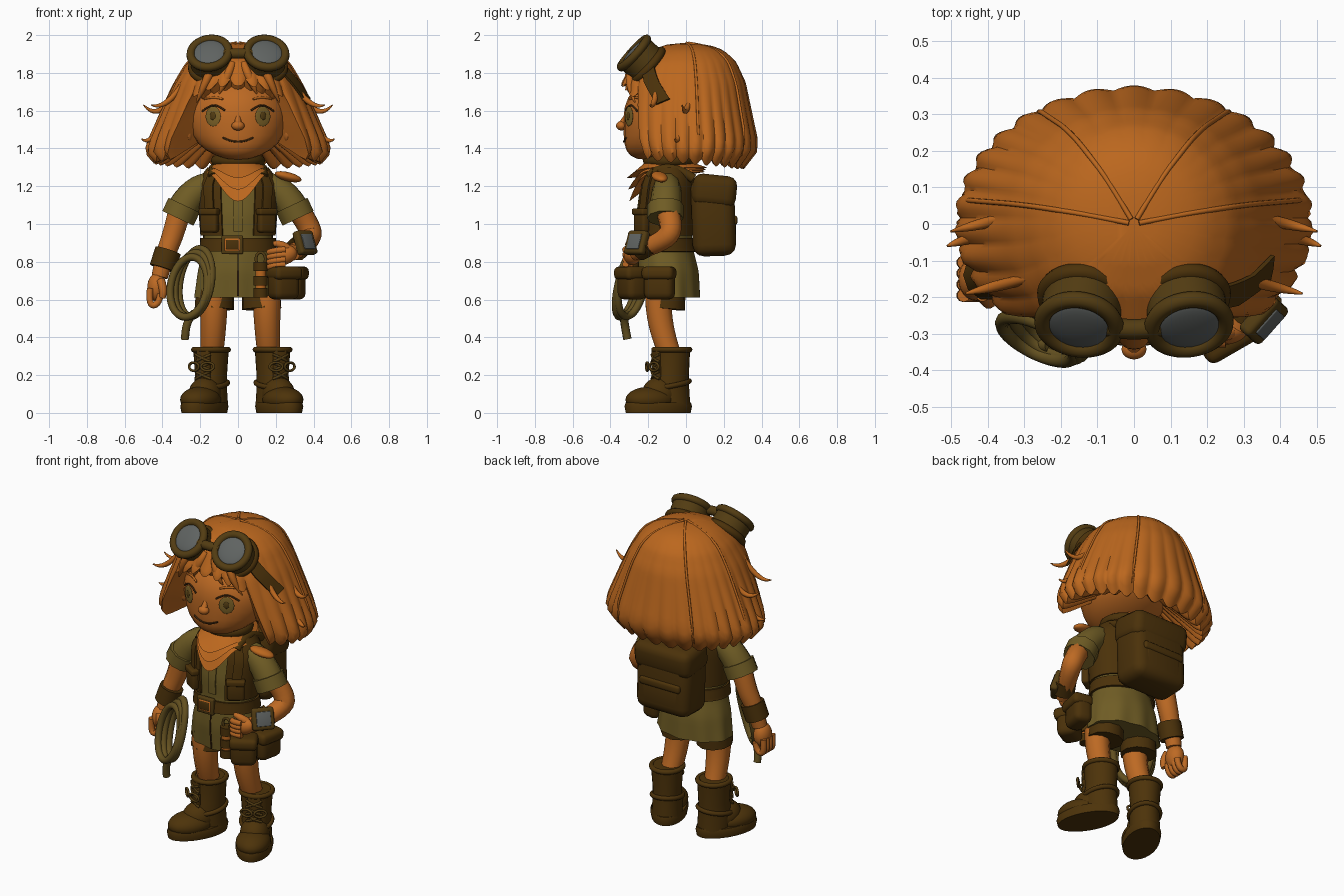
import bpy, bmesh
from math import sin, cos, radians, degrees, pi, copysign
from mathutils import Vector, Matrix, Euler
if "Cube" in bpy.data.objects:
    bpy.data.objects.remove(bpy.data.objects["Cube"])
def material(name, *rgb):
    m = bpy.data.materials.new(name)
    m.use_nodes = True
    m.diffuse_color = (*rgb, 1)
    m.node_tree.nodes["Principled BSDF"].inputs["Base Color"].default_value = (*rgb, 1)
    return m
SKIN, HAIR = material("skin", .51, .143, .017), material("hair", .5, .136, .013)
SHIRT, LEATHER = material("olive cloth", .16, .108, .018), material("brown leather", .07, .031, .003)
BOOT, GOGGLE = material("boot leather", .074, .033, .003), material("goggle leather", .085, .045, .006)
ROPE, GLASS = material("rope", .125, .08, .014), material("glass", .115, .125, .12)
IRIS, DARK = material("golden iris", .2, .12, .02), material("dark line", .05, .02, .004)
# Helpers: every part ends as one smooth mesh with kept sharp edges
def add(name, bm, mat):
    bmesh.ops.remove_doubles(bm, verts=bm.verts[:], dist=1e-5)
    bmesh.ops.recalc_face_normals(bm, faces=bm.faces[:])
    me = bpy.data.meshes.new(name)
    bm.to_mesh(me)
    me.materials.append(mat)
    me.shade_smooth()
    me.set_sharp_from_angle(angle=radians(45))
    ob = bpy.data.objects.new(name, me)
    bpy.context.collection.objects.link(ob)
    return ob
def place(loc, scale=(1, 1, 1), rot=(0, 0, 0)):
    rot = Euler([radians(r) for r in rot]) if len(rot) == 3 else rot
    return Matrix.LocRotScale(Vector(loc), rot, Vector(scale))
def facing(n):
    return Vector(n).to_track_quat('Z', 'Y')
def ball(name, loc, scale, mat, rot=(0, 0, 0)):
    bm = bmesh.new()
    bmesh.ops.create_uvsphere(bm, u_segments=24, v_segments=14, radius=1, matrix=place(loc, scale, rot))
    return add(name, bm, mat)
def box(name, loc, size, mat, rot=(0, 0, 0), bevel=.015):
    bm = bmesh.new()
    bmesh.ops.create_cube(bm, size=1, matrix=place(loc, size, rot))
    bmesh.ops.bevel(bm, geom=bm.edges[:], offset=bevel, segments=3, profile=.5, affect='EDGES')
    return add(name, bm, mat)
def disc(name, loc, r, depth, mat, rot=(0, 0, 0)):
    bm = bmesh.new()
    bmesh.ops.create_cone(bm, cap_ends=True, segments=32, radius1=r, radius2=r, depth=depth, matrix=place(loc, rot=rot))
    return add(name, bm, mat)
def sheet(name, rows, mat, closed=False, thick=0):
    bm = bmesh.new()
    grid = [[bm.verts.new(p) for p in r] for r in rows]
    n = len(grid[0])
    for p, q in zip(grid, grid[1:]):
        for i in range(n if closed else n - 1):
            bm.faces.new((p[i], p[(i + 1) % n], q[(i + 1) % n], q[i]))
    if closed:
        bm.faces.new(grid[0])
        bm.faces.new(grid[-1])
    else:
        bmesh.ops.recalc_face_normals(bm, faces=bm.faces[:])
        bmesh.ops.solidify(bm, geom=bm.faces[:], thickness=thick)
    return add(name, bm, mat)
def tube(name, pts, radii, mat, cyclic=False):
    cu = bpy.data.curves.new(name, 'CURVE')
    cu.dimensions, cu.bevel_depth, cu.bevel_resolution, cu.use_fill_caps, cu.resolution_u = '3D', 1, 3, True, 5
    sp = cu.splines.new('NURBS')
    sp.points.add(len(pts) - 1)
    for i, p in enumerate(pts):
        sp.points[i].co = (*p, 1)
        sp.points[i].radius = radii if isinstance(radii, float) else radii[i]
    sp.order_u, sp.use_endpoint_u, sp.use_cyclic_u = min(3, len(pts)), not cyclic, cyclic
    tmp = bpy.data.objects.new("tmp", cu)
    bpy.context.collection.objects.link(tmp)
    bm = bmesh.new()
    bm.from_mesh(tmp.evaluated_get(bpy.context.evaluated_depsgraph_get()).to_mesh())
    bpy.data.objects.remove(tmp)
    return add(name, bm, mat)
def loop(name, c, n, rx, ry, r, mat):
    turns = [k * pi / 10 for k in range(20)]
    return tube(name, [Vector(c) + facing(n) @ Vector((rx * cos(k), ry * sin(k), 0)) for k in turns], r, mat, True)
def interp(table, z):
    for p, q in zip(table, table[1:]):
        if z >= q[0]:
            t = min(1, max(0, (p[0] - z) / (p[0] - q[0])))
            return [u + (v - u) * t for u, v in zip(p[1:], q[1:])]
    return table[-1][1:]
# Hair rows: height, side half width, back depth, front depth
HAIR_SHAPE = [(1.96, 0, 0, 0), (1.95, .1, .12, .1), (1.92, .19, .2, .19), (1.86, .265, .265, .28), (1.75, .335, .315, .335),
              (1.6, .405, .345, .345), (1.45, .47, .375, .34), (1.38, .49, .37, .32), (1.29, .41, .3, .27)]
def hair(a, z, off=0.0, k=1.0):
    rx, back, front = interp(HAIR_SHAPE, z)
    x = copysign(abs(sin(a)) ** (.85 if cos(a) > 0 else 1), sin(a))
    return Vector(((rx + off) * x * k, -((front if cos(a) > 0 else back) + off) * cos(a) * k, z))
def lock(a):
    return abs(cos(15 * (a + .05 * sin(3 * a))))
def hem(a):
    d = abs(degrees(a))
    bangs, low = 1.73 - .07 * min(1, d / 38) ** 2, 1.36 - .07 * min(1, d / 150)
    return bangs + (low - bangs) * min(1, max(0, (d - 40) / 7)) + .035 * (1 - lock(a))
angles = [-pi + 2 * pi * i / 210 for i in range(210)]
rows = [[hair(a, 1.96 - (1.96 - hem(a)) * t ** 1.5, 0, 1 + .05 * t * t * (lock(a) - .6)) for a in angles]
        for t in [j / 22 for j in range(1, 23)]]
rows += [[hair(a, hem(a) + .015, 0, .9) for a in angles], [hair(a, 1.5, 0, .3) for a in angles]]
sheet("hair", rows, HAIR, True)
for d in (146, -146, 100, -100):
    path = [hair(radians(d), 1.959 - .6 * (i / 9) ** 1.6, .004) for i in range(10)]
    tube("hair_strand", path, [.007] * 9 + [.002], HAIR)
for s in (-1, 1):
    for x, y, z, dx, dz in ((.36, -.17, 1.61, .1, .02), (.4, .0, 1.55, .1, .08), (.44, -.04, 1.42, .07, .03)):
        tube("hair_flick", [(s * (x - .07), y + .02, z + .14), (s * (x + .02), y, z - .01), (s * (x + dx), y - .02, z + dz)],
             [.012, .022, .003], HAIR)
    for x0, x1, z1 in ((.03, .1, 1.69), (.13, .22, 1.645)):
        tube("bang_lock", [(s * x0, -.27, 1.85), (s * (x0 + .03), -.325, 1.77), (s * x1, -.315 + x1 * .2, z1)],
             [.02, .032, .004], HAIR)
# Head and face; the chin is drawn forward
def face_y(x, z):
    t = (z - 1.57) / .23
    return -.08 - .25 * max(0, 1 - (x / .27) ** 2 - t * t) ** .5 - .13 * min(0, t) ** 2
head = ball("head", (0, -.08, 1.57), (.27, .25, .23), SKIN)
for v in head.data.vertices:
    v.co.y -= .13 * min(0, (v.co.z - 1.57) / .23) ** 2
def stud(name, x, z, rx, rz, lift, mat):
    e = .01
    n = Vector((face_y(x + e, z) - face_y(x - e, z), -2 * e, face_y(x, z + e) - face_y(x, z - e))).normalized()
    ball(name, Vector((x, face_y(x, z), z)) + n * lift, (rx, rz, .006), mat, facing(n))
def face_line(name, pts, r, mat):
    tube(name, [(x, face_y(x, z) - .002, z) for x, z in pts], r, mat)
for s in (-1, 1):
    stud("iris", s * .13, 1.57, .045, .053, .003, IRIS)
    stud("pupil", s * .13, 1.572, .017, .022, .007, GOGGLE)
    face_line("lash", [(s * (.07 + .03 * i), 1.585 + .045 * sin(pi * (i + .6) / 5)) for i in range(5)], .005, DARK)
    face_line("brow", [(s * .08, 1.66), (s * .13, 1.68), (s * .18, 1.66)], [.005, .009, .004], HAIR)
    ball("ear", (s * .27, -.15, 1.5), (.028, .04, .065), SKIN, (0, s * 12, 0))
tube("nose", [(0, -.31, 1.59), (0, -.33, 1.54), (0, -.345, 1.515)], [.008, .018, .026], SKIN)
ball("nose_tip", (0, -.342, 1.52), (.034, .028, .025), SKIN)
face_line("mouth", [(.027 * i, 1.435 + .0025 * i * i) for i in range(-3, 4)], .005, DARK)
tube("neck", [(0, -.09, 1.22), (0, -.09, 1.42)], .085, SKIN)
# Goggles
for s in (-1, 1):
    n, c = Vector((s * .12, -.74, .67)).normalized(), Vector((s * .15, -.275, 1.905))
    disc("goggle_cup", c - n * .055, .11, .11, GOGGLE, facing(n))
    loop("goggle_rim", c, n, .102, .102, .023, GOGGLE)
    loop("goggle_seat", c - n * .1, n, .105, .105, .024, LEATHER)
    ball("goggle_lens", c, (.09, .09, .022), GLASS, facing(n))
tube("goggle_bridge", [(-.07, -.28, 1.9), (0, -.295, 1.905), (.07, -.28, 1.9)], .028, GOGGLE)
sheet("goggle_strap", [[hair(radians(44 + 26 * t + 6 * e), 1.88 - .23 * t + .015 * e, .02) for e in (-1, 0, 1)]
                       for t in [i / 8 for i in range(9)]], LEATHER, thick=.012)
# Torso rows: height, centre depth, half width, half depth
TORSO = [(1.34, -.09, .08, .08), (1.29, -.09, .16, .11), (1.2, -.1, .205, .135), (1.05, -.11, .19, .145),
         (.92, -.11, .18, .14), (.86, -.11, .185, .15), (.75, -.1, .215, .165), (.61, -.09, .235, .16)]
def body(a, z, off=0.0):
    cy, rx, ry = interp(TORSO, z)
    off += .02 * max(0, .86 - z) * cos(10 * a)
    return ((rx + off) * sin(a), cy - (ry + off) * cos(a), z)
def wrap(name, d0, d1, z0, z1, off, mat, thick=.012, n=40):
    a = [radians(d0 + (d1 - d0) * i / n) for i in range(n + 1)]
    sheet(name, [[body(t, z0 + (z1 - z0) * j / 8, off) for t in a] for j in range(9)], mat, thick=thick)
sheet("shirt", [[body(2 * pi * i / 84, 1.34 - .73 * j / 24) for i in range(84)] for j in range(25)], SHIRT, True)
wrap("shirt_placket", -7, 7, .96, 1.22, .008, SHIRT, .006, 6)
wrap("skirt_split", -1, 1, .62, .85, .012, DARK, .004, 2)
wrap("vest", 25, 335, .94, 1.3, .018, LEATHER)
wrap("belt", 0, 360, .855, .925, .02, LEATHER)
for size, mat in (((.115, .03, .1), GOGGLE), ((.085, .036, .07), HAIR), ((.07, .042, .055), LEATHER)):
    box("buckle", (-.03, -.275, .89), size, mat, bevel=.008)
loop("collar", (0, -.09, 1.335), (0, 0, 1), .115, .11, .03, LEATHER)
# Kerchief in overlapping V folds, each closed inside the chest
for k in range(3):
    fold = [(1.335 - .06 * t, .1 + (.07 - .01 * k) * t, .105 + (.095 + .006 * k) * t, t) for t in (0, .25, .5, .75, 1)]
    fold.append((1.25, .03, .03, 0))
    sheet("kerchief", [[(rx * sin(a), -.1 - ry * cos(a), z - dip * (.155 - .05 * k) * max(0, cos(a)) ** 4 + .012 * k * dip)
                        for a in [2 * pi * i / 48 for i in range(48)]] for z, rx, ry, dip in fold], HAIR, True)
ball("kerchief_tail", (.265, -.14, 1.25), (.075, .04, .024), HAIR, (0, 14, 15))
# Paired straps, pockets, sleeves, shorts and legs
for s in (-1, 1):
    wrap("shoulder_strap", s * 36, s * 52, .97, 1.29, .03, BOOT, .012, 6)
    tube("strap_over_shoulder", [(s * .13, -.2, 1.25), (s * .13, -.1, 1.34), (s * .13, .04, 1.24)], .026, BOOT)
    box("vest_pocket", (s * .15, -.235, 1.01), (.1, .045, .11), LEATHER, (0, 0, s * 32))
    box("vest_pocket_flap", (s * .152, -.24, 1.065), (.11, .05, .035), BOOT, (0, 0, s * 32), .01)
    tube("sleeve", [(s * .1, -.1, 1.21), (s * .225, -.1, 1.225), (s * .31, -.11, 1.05)], [.06, .082, .086], SHIRT)
    tube("sleeve_cuff", [(s * .285, -.11, 1.1), (s * .318, -.11, 1.03)], .096, SHIRT)
    x = s * .14 + .012
    tube("shorts", [(s * .12, -.1, .7), (s * .125, -.11, .55)], [.1, .106], LEATHER)
    tube("leg", [(x, -.145, .62), (x, -.15, .47), (x + s * .012, -.08, .3)], [.074, .07, .06], SKIN)
# Arms and hands
tube("right_arm", [(-.3, -.11, 1.1), (-.34, -.11, .95), (-.385, -.13, .84), (-.415, -.14, .72)], [.064, .06, .054, .045], SKIN)
tube("right_wristband", [(-.37, -.13, .86), (-.4, -.14, .765)], .07, LEATHER)
ball("right_hand", (-.43, -.15, .665), (.05, .06, .075), SKIN)
tube("right_thumb", [(-.41, -.19, .7), (-.39, -.22, .65), (-.4, -.21, .61)], [.024, .022, .016], SKIN)
tube("left_arm", [(.3, -.11, 1.1), (.375, -.07, 1.0), (.395, -.1, .91), (.29, -.28, .85)], [.062, .06, .057, .045], SKIN)
ball("left_hand", (.245, -.285, .835), (.07, .045, .05), SKIN, (0, -20, 0))
tube("left_thumb", [(.26, -.29, .87), (.22, -.31, .9), (.19, -.3, .895)], [.025, .021, .014], SKIN)
for i in range(4):
    y, z = -.195 + .03 * i, .865 - .026 * i
    tube("right_finger", [(-.465, y, .66), (-.475, y, .57), (-.42, y, .57), (-.41, y, .63)], .018, SKIN)
    tube("left_finger", [(.25, -.32, z), (.19, -.325, z - .005), (.165, -.29, z - .015)], .017, SKIN)
n, c = Vector((.7, -.62, .33)).normalized(), Vector((.355, -.26, .9))
tube("watch_band", [(.35, -.19, .9), (.31, -.255, .865)], .064, LEATHER)
box("watch_case", c, (.13, .13, .045), GOGGLE, facing(n))
box("watch_glass", c + n * .023, (.085, .085, .009), GLASS, facing(n), .004)
# Boots, shaped straight and then turned outward
def boot(s):
    def stack(name, *levels):
        turns = [k * pi / 14 for k in range(28)]
        return sheet(name, [[(rx * cos(k), cy + ry * sin(k), z) for k in turns] for z, cy, rx, ry in levels], BOOT, True)
    parts = [stack("boot_sole", (0, -.08, .1, .185), (.035, -.08, .107, .192), (.055, -.08, .1, .186)),
             stack("boot_shaft", (.04, 0, .088, .1), (.12, -.01, .086, .105), (.2, 0, .083, .092), (.345, 0, .094, .098)),
             ball("boot_toe", (0, -.125, .07), (.1, .14, .069), BOOT), ball("boot_instep", (0, -.07, .1), (.085, .1, .09), BOOT),
             loop("boot_cuff", (0, 0, .335), (0, 0, 1), .091, .096, .015, BOOT),
             loop("ankle_strap", (0, -.005, .15), (0, -.2, 1), .088, .102, .014, LEATHER),
             box("boot_tongue", (0, -.09, .25), (.08, .03, .2), LEATHER)]
    for e in (-1, 1):
        parts.append(loop("lace_bow", (e * .04, -.125, .245), (e * .3, -1, 0), .035, .022, .007, GOGGLE))
        for z in (.18, .225, .27):
            parts.append(tube("lace", [(-e * .045, -.095, z), (0, -.118, z + .02), (e * .045, -.095, z + .04)], .007, GOGGLE))
    for p in parts:
        p.data.transform(place((s * .163 + .02, -.075, 0), rot=(0, 0, s * 26)))
boot(-1)
boot(1)
# Backpack
box("backpack", (0, .145, 1.04), (.37, .23, .42), LEATHER, (2, 0, 0), .06)
box("backpack_flap", (0, .15, 1.175), (.39, .235, .17), LEATHER, (-6, 0, 0), .05)
box("backpack_pocket", (0, .225, .95), (.27, .08, .17), LEATHER, bevel=.03)
box("pocket_flap", (0, .23, 1.02), (.28, .085, .05), BOOT)
# Belt gear: pouches, lantern, coiled rope
for x, y, size, turn in ((.24, -.285, (.15, .12, .17), 30), (.295, -.14, (.16, .11, .17), 78)):
    box("pouch", (x, y, .685), size, LEATHER, (0, 0, turn), .035)
    box("pouch_flap", (x * 1.02, y * 1.02, .74), (size[0] + .012, size[1] + .015, .07), BOOT, (0, 0, turn), .025)
disc("lantern_glow", (.12, -.285, .7), .028, .12, HAIR)
for z in (.635, .7, .775):
    disc("lantern_cap", (.12, -.285, z), .037, .05, LEATHER)
loop("lantern_handle", (.12, -.285, .815), (0, -1, 0), .025, .035, .008, GOGGLE)
for k in range(3):
    loop("rope_coil", (-.225 - .018 * k, -.285 - .014 * k, .69 - .012 * k), (-.75 + .15 * k, -.9, .25), .11, .185 - .01 * k, .02, ROPE)
tube("rope_tail", [(-.23, -.33, .53), (-.28, -.33, .49), (-.28, -.31, .39)], .022, ROPE)
